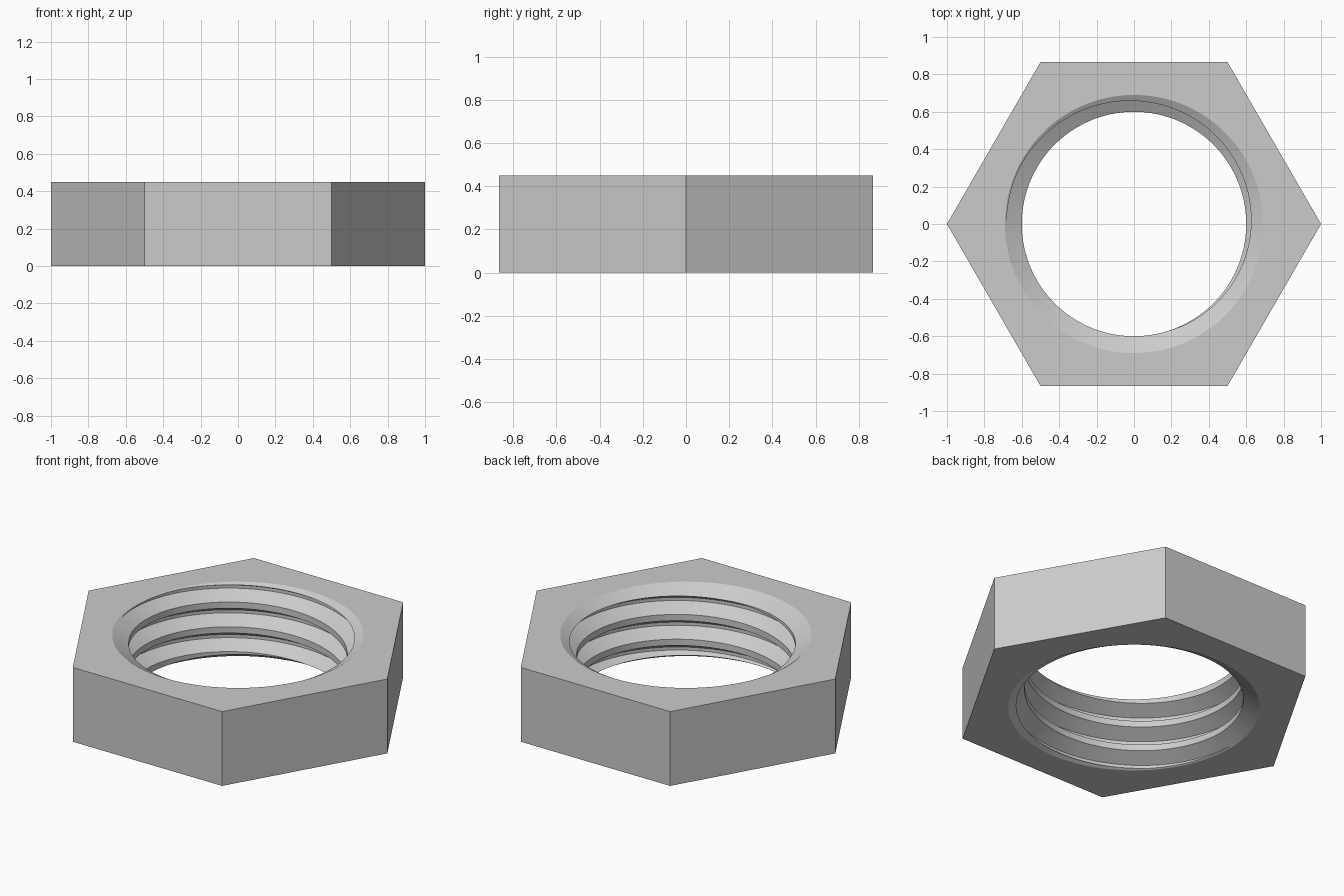
import bpy, bmesh
from math import cos, sin, pi, radians, tan

if "Cube" in bpy.data.objects:
    bpy.data.objects.remove(bpy.data.objects["Cube"])

HEIGHT = 0.45
PITCH = 0.15
CREST, ROOT, RIM = 0.6, 0.681, 0.69
SLOPE = tan(radians(30))        # thread flanks and chamfers share this slope
START = 0.428                   # height of the top thread ridge at angle zero
COLUMNS = 120

# One thread pitch, going up: flank out, root, flank in, crest
FLANK = (ROOT - CREST) * SLOPE
THREAD = [(-2 * FLANK - PITCH / 8, CREST), (-FLANK - PITCH / 8, ROOT),
          (-FLANK, ROOT), (0, CREST)]


def chamfer(z):
    """Radius of the lead-in cones at the two mouths of the bore."""
    return RIM - min(z, HEIGHT - z) / SLOPE


def hexagon(angle):
    return cos(pi / 6) / cos(angle % (pi / 3) - pi / 6)


def section(angle):
    """Radius and height pairs: bottom edge, threaded bore, top edge."""
    lift = START + PITCH * angle / (2 * pi)
    thread = [(r, z + lift + turn * PITCH) for turn in range(-4, 2) for z, r in THREAD]
    points = []
    for (r0, z0), (r1, z1) in zip(thread, thread[1:]):
        # Extra point where the thread runs out into the chamfer
        f0, f1 = r0 - chamfer(z0), r1 - chamfer(z1)
        t = f0 / (f0 - f1) if f0 * f1 < 0 else 0.5
        points += [(r0, z0), (r0 + t * (r1 - r0), z0 + t * (z1 - z0))]
    points.append(thread[-1])
    bore = []
    for r, z in points:
        z = min(max(z, 0), HEIGHT)
        bore.append((max(r, chamfer(z)), z))
    outer = hexagon(angle)
    return [(outer, 0)] + bore + [(outer, HEIGHT)]


# Sweep the section around the axis
bm = bmesh.new()
columns = []
for i in range(COLUMNS + 1):
    a = 2 * pi * i / COLUMNS
    columns.append([bm.verts.new((r * cos(a), r * sin(a), z)) for r, z in section(a)])
for left, right in zip(columns, columns[1:]):
    for k in range(len(left)):
        n = (k + 1) % len(left)
        bm.faces.new((left[k], right[k], right[n], left[n]))
bmesh.ops.remove_doubles(bm, verts=bm.verts, dist=0.00005)
bmesh.ops.recalc_face_normals(bm, faces=bm.faces)

# Merge the strips of each flat side into one face
bm.normal_update()
strips = [e for e in bm.edges if len(e.link_faces) == 2
          and min(v.co.xy.length for v in e.verts) > 0.8
          and abs(e.verts[0].co.z - e.verts[1].co.z) > 0.1
          and e.calc_face_angle() < 0.01]
bmesh.ops.dissolve_edges(bm, edges=strips, use_verts=False)

mesh = bpy.data.meshes.new("hex_nut")
bm.to_mesh(mesh)
bm.free()
nut = bpy.data.objects.new("hex_nut", mesh)
bpy.context.collection.objects.link(nut)

# Plain grey metal
grey = bpy.data.materials.new("light_grey")
grey.use_nodes = True
colour = (0.6, 0.6, 0.6, 1)
grey.diffuse_color = colour
grey.node_tree.nodes["Principled BSDF"].inputs["Base Color"].default_value = colour
mesh.materials.append(grey)

bpy.ops.object.select_all(action="DESELECT")
nut.select_set(True)
bpy.context.view_layer.objects.active = nut
bpy.ops.object.shade_smooth_by_angle(angle=radians(20))
